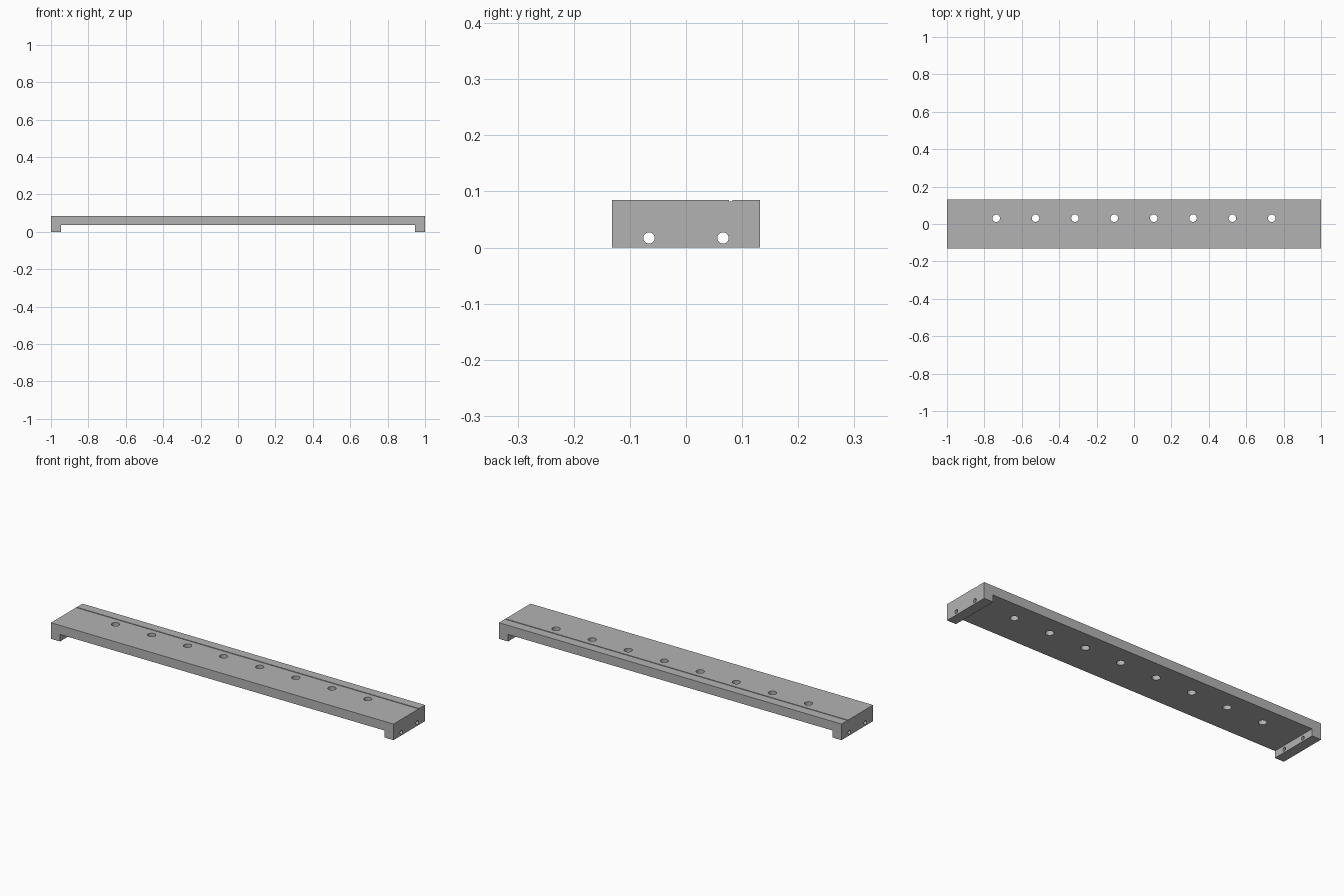
import bpy, bmesh
from math import pi
from mathutils import Matrix

if "Cube" in bpy.data.objects:
    bpy.data.objects.remove(bpy.data.objects["Cube"], do_unlink=True)

LENGTH, DEPTH, HEIGHT = 2.0, 0.263, 0.085
FOOT, CLEARANCE = 0.053, 0.037

grey = bpy.data.materials.new("plain grey")
grey.use_nodes = True
colour = (0.45, 0.45, 0.45, 1)
grey.diffuse_color = colour
grey.node_tree.nodes["Principled BSDF"].inputs["Base Color"].default_value = colour


def make_object(name, bm):
    bmesh.ops.recalc_face_normals(bm, faces=bm.faces[:])
    mesh = bpy.data.meshes.new(name)
    bm.to_mesh(mesh)
    bm.free()
    mesh.materials.append(grey)
    obj = bpy.data.objects.new(name, mesh)
    bpy.context.collection.objects.link(obj)
    return obj


def add_cylinder(bm, centre, radius, length, turn=Matrix()):
    bmesh.ops.create_cone(bm, cap_ends=True, segments=32, radius1=radius, radius2=radius,
                          depth=length, matrix=Matrix.Translation(centre) @ turn)


# Bar with a foot at each end: front profile extruded along the depth
half = LENGTH / 2
inner = half - FOOT
profile = [(-half, 0), (-inner, 0), (-inner, CLEARANCE), (inner, CLEARANCE),
           (inner, 0), (half, 0), (half, HEIGHT), (-half, HEIGHT)]
bm = bmesh.new()
face = bm.faces.new([bm.verts.new((x, -DEPTH / 2, z)) for x, z in profile])
extruded = bmesh.ops.extrude_face_region(bm, geom=[face])["geom"]
bmesh.ops.translate(bm, vec=(0, DEPTH, 0),
                    verts=[v for v in extruded if isinstance(v, bmesh.types.BMVert)])
bar = make_object("mounting_bar", bm)

# Cutters: row of vertical holes, holes through the feet, shallow top groove
bm = bmesh.new()
for i in range(8):
    add_cylinder(bm, ((i - 3.5) * 0.2105, 0.031, HEIGHT / 2), 0.02, 0.3)
for side in (-1, 1):
    add_cylinder(bm, (0, side * 0.066, 0.017), 0.01, 2.2, Matrix.Rotation(pi / 2, 4, "Y"))
bmesh.ops.create_cube(bm, size=1, matrix=Matrix.Translation((0, 0.08, HEIGHT))
                      @ Matrix.Diagonal((2.2, 0.006, 0.006, 1)))
cutter = make_object("hole_and_groove_cutter", bm)
cutter.hide_render = True
cutter.hide_set(True)

cut = bar.modifiers.new("holes and groove", "BOOLEAN")
cut.operation = "DIFFERENCE"
cut.solver = "EXACT"
cut.object = cutter

# Apply the cut, then smooth only the hole walls
bpy.context.view_layer.objects.active = bar
bar.select_set(True)
bpy.ops.object.modifier_apply(modifier=cut.name)
bpy.data.objects.remove(cutter, do_unlink=True)
bpy.ops.object.shade_smooth_by_angle()
